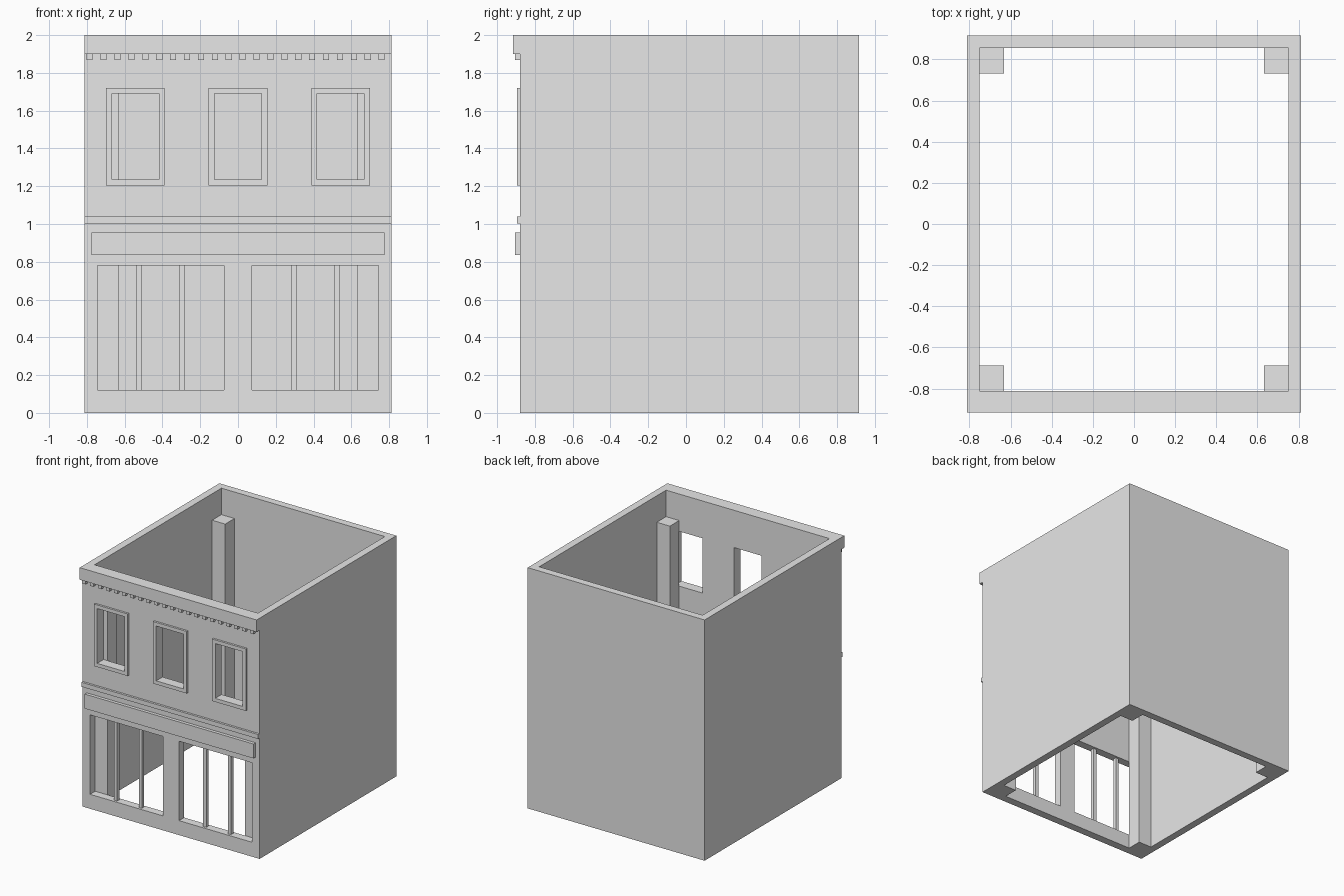
import bpy

if "Cube" in bpy.data.objects:
    bpy.data.objects.remove(bpy.data.objects["Cube"], do_unlink=True)

# One plain grey for the whole building
grey = bpy.data.materials.new("plain_grey")
grey.use_nodes = True
grey.diffuse_color = (0.8, 0.8, 0.8, 1)
grey.node_tree.nodes["Principled BSDF"].inputs["Base Color"].default_value = (0.8, 0.8, 0.8, 1)

WIDTH = 0.813     # half width
FRONT = -0.878    # face of the front wall
BACK = 0.917
IN_X, IN_FRONT, IN_BACK = 0.751, -0.811, 0.855


def box(name, x, y, z):
    """Axis-aligned box from (low, high) pairs."""
    corners = [(a, b, c) for a in x for b in y for c in z]
    faces = [(0, 1, 3, 2), (4, 6, 7, 5), (0, 4, 5, 1),
             (2, 3, 7, 6), (0, 2, 6, 4), (1, 5, 7, 3)]
    mesh = bpy.data.meshes.new(name)
    mesh.from_pydata(corners, [], faces)
    mesh.materials.append(grey)
    obj = bpy.data.objects.new(name, mesh)
    bpy.context.collection.objects.link(obj)
    return obj


def cut(obj, x, y, z):
    """Cut a box-shaped opening and discard the cutter."""
    cutter = box("cutter", x, y, z)
    cutter.hide_render = True
    mod = obj.modifiers.new("opening", 'BOOLEAN')
    mod.operation = 'DIFFERENCE'
    mod.solver = 'EXACT'
    mod.object = cutter
    bpy.context.view_layer.objects.active = obj
    bpy.ops.object.modifier_apply(modifier=mod.name)
    bpy.data.objects.remove(cutter, do_unlink=True)


def span(centre, half):
    return (centre - half, centre + half)


# Open-topped, open-bottomed wall shell
walls = box("walls", (-WIDTH, WIDTH), (FRONT, BACK), (0, 2))
cut(walls, (-IN_X, IN_X), (IN_FRONT, IN_BACK), (-1, 3))
through = (-1, -0.75)

# Upper windows with raised frames
for label, cx in (("right", -0.543), ("middle", 0), ("left", 0.543)):
    opening = span(cx, 0.125), through, (1.235, 1.69)
    cut(walls, *opening)
    frame = box(label + "_window_frame", span(cx, 0.155), (-0.895, FRONT), (1.205, 1.72))
    cut(frame, *opening)

# Shop windows and their mullions
for label, side in (("right", -1), ("left", 1)):
    cut(walls, span(side * 0.409, 0.336), through, (0.12, 0.78))
    for place, cx in (("inner", 0.296), ("outer", 0.523)):
        box(f"{label}_{place}_mullion", span(side * cx, 0.014), span(-0.844, 0.015), (0.12, 0.78))

# Sign board, string course and cornice
box("sign_board", (-0.775, 0.775), (-0.905, FRONT), (0.835, 0.955))
box("string_course", (-WIDTH, WIDTH), (-0.896, FRONT), (1.003, 1.04))
box("cornice", (-WIDTH, WIDTH), (-BACK, FRONT), (1.9, 2))

# Dentils under the cornice
for i in range(22):
    box("dentil", span(-0.785 + i * 0.0736, 0.016), (-0.905, FRONT), (1.868, 1.9))

# Corner posts inside
for side, sx in (("right", -1), ("left", 1)):
    x = sorted((sx * 0.631, sx * IN_X))
    box(f"front_{side}_post", x, (IN_FRONT, -0.689), (0, 1.78))
    box(f"back_{side}_post", x, (0.733, IN_BACK), (0, 1.78))
